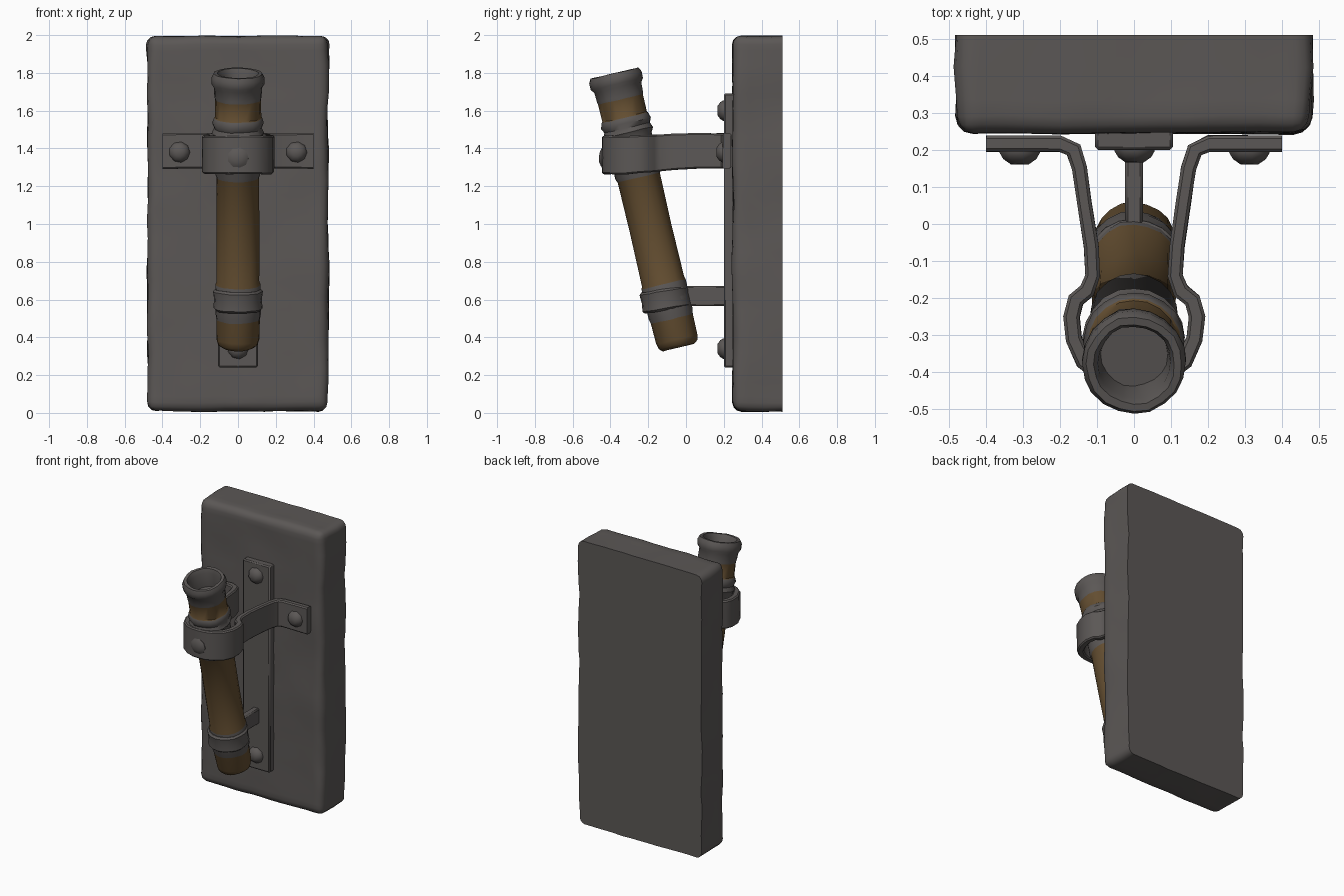
import bpy, bmesh, math
from mathutils import Vector, Matrix, noise

if "Cube" in bpy.data.objects:
    bpy.data.objects.remove(bpy.data.objects["Cube"])


def material(name, rgb):
    m = bpy.data.materials.new(name)
    m.diffuse_color = (*rgb, 1)
    m.use_nodes = True
    m.node_tree.nodes["Principled BSDF"].inputs["Base Color"].default_value = m.diffuse_color
    return m


GREY = material("weathered grey", (0.105, 0.096, 0.092))
BROWN = material("aged brown", (0.125, 0.075, 0.03))


def finish(bm, name, angle=40, mats=(GREY,)):
    bmesh.ops.recalc_face_normals(bm, faces=bm.faces)
    me = bpy.data.meshes.new(name)
    bm.to_mesh(me)
    bm.free()
    for m in mats:
        me.materials.append(m)
    ob = bpy.data.objects.new(name, me)
    bpy.context.collection.objects.link(ob)
    bpy.ops.object.select_all(action='DESELECT')
    ob.select_set(True)
    bpy.context.view_layer.objects.active = ob
    bpy.ops.object.shade_smooth_by_angle(angle=math.radians(angle))
    return ob


def jitter(bm, amount, freq, axes=(1, 1, 1)):
    for v in bm.verts:
        n = noise.noise_vector(v.co * freq)
        v.co += Vector([n[i] * amount * axes[i] for i in range(3)])


def box_mesh(lo, hi):
    bm = bmesh.new()
    bmesh.ops.create_cube(bm, size=1)
    for v in bm.verts:
        v.co = Vector([lo[i] + (v.co[i] + 0.5) * (hi[i] - lo[i]) for i in range(3)])
    return bm


def slice_mesh(bm, axis, lo, hi, count):
    no = Vector([float(i == axis) for i in range(3)])
    for k in range(1, count):
        co = no * (lo + (hi - lo) * k / count)
        bmesh.ops.bisect_plane(bm, geom=bm.verts[:] + bm.edges[:] + bm.faces[:],
                               plane_co=co, plane_no=no, dist=1e-5)


def box(name, lo, hi, bevel=0.008):
    bm = box_mesh(lo, hi)
    bmesh.ops.bevel(bm, geom=bm.edges[:], offset=bevel, segments=1, affect='EDGES')
    return finish(bm, name)


def lathe(name, profile, mat, sides=20, rough=0.0, colours=None, mats=(GREY,)):
    """Revolve (radius, height) points about z, capped at both ends."""
    bm = bmesh.new()
    rings = []
    for r, z in profile:
        rings.append([bm.verts.new((r * math.cos(2 * math.pi * i / sides),
                                    r * math.sin(2 * math.pi * i / sides), z))
                      for i in range(sides)])
    for k in range(len(rings) - 1):
        for i in range(sides):
            j = (i + 1) % sides
            f = bm.faces.new((rings[k][i], rings[k][j], rings[k + 1][j], rings[k + 1][i]))
            if colours:
                f.material_index = colours[k]
    first = bm.faces.new(rings[0])
    bm.faces.new(rings[-1])
    if colours:
        first.material_index = colours[0]
    if rough:
        jitter(bm, rough, 14)
    bm.transform(mat)
    return finish(bm, name, 45, mats)


# Rough stone slab: rounded front and sides, flat back
bm = box_mesh((-0.478, 0.247, 0.01), (0.478, 0.51, 1.995))
edges = [e for e in bm.edges if min(v.co.y for v in e.verts) < 0.3]
bmesh.ops.bevel(bm, geom=edges, offset=0.045, segments=3, profile=0.5, affect='EDGES')
slice_mesh(bm, 0, -0.478, 0.478, 14)
slice_mesh(bm, 2, 0.01, 1.995, 26)
slice_mesh(bm, 1, 0.247, 0.51, 3)
for v in bm.verts:
    n = noise.noise_vector(v.co * 4.5) + 0.5 * noise.noise_vector(v.co * 11)
    v.co.x += 0.011 * n.x
    if v.co.y < 0.5:
        v.co.y += 0.007 * n.y
    v.co.z = min(2.0, max(0.0, v.co.z + 0.007 * n.z))
finish(bm, "stone_slab", 45)

# Vertical mounting plate
box("mounting_plate", (-0.105, 0.2, 0.24), (0.105, 0.265, 1.69))

# Tilted torch handle with a hollow cup; brown wood, grey metal bands
TILT = math.atan2(0.34, 1.45)
torch_frame = Matrix.Translation((0, -0.04, 0.35)) @ Matrix.Rotation(TILT, 4, 'X')
# (radius, height along axis, colour of the section above: 0 grey, 1 brown)
stations = [(0.085, -0.003, 1), (0.105, 0.012, 1), (0.112, 0.04, 1), (0.114, 0.15, 0),
            (0.12, 0.18, 0), (0.12, 0.34, 1), (0.114, 0.355, 1), (0.112, 0.64, 1),
            (0.114, 0.92, 0), (0.122, 0.94, 0), (0.122, 1.14, 0), (0.136, 1.165, 0),
            (0.125, 1.19, 0), (0.137, 1.215, 0), (0.127, 1.245, 1),
            (0.122, 1.25, 1), (0.122, 1.345, 0), (0.125, 1.36, 0), (0.126, 1.41, 0),
            (0.14, 1.43, 0), (0.141, 1.465, 0), (0.13, 1.487, 0), (0.11, 1.487, 0),
            (0.098, 1.46, 0), (0.09, 1.36, 0)]
lathe("torch_handle", [(r, t) for r, t, c in stations], torch_frame, 20, 0.005,
      [c for r, t, c in stations[:-1]], (GREY, BROWN))

# Lower ring around the torch
ring_frame = Matrix.Translation((0, -0.108, 0.6)) @ Matrix.Rotation(TILT * 0.7, 4, 'X')
lathe("lower_ring", [(0.1, -0.055), (0.12, -0.056), (0.131, -0.045), (0.127, 0.0),
                     (0.131, 0.045), (0.12, 0.056), (0.1, 0.055)], ring_frame, 20, 0.004)

# Arm joining the lower ring to the plate
box("lower_arm", (-0.024, -0.02, 0.565), (0.024, 0.22, 0.673))

# Upper strap: two wings on the slab, two arms, and a collar round the torch
half = [(0.4, 0.217), (0.2, 0.217), (0.163, 0.2), (0.147, 0.15), (0.134, 0.06),
        (0.116, -0.06), (0.112, -0.14), (0.127, -0.18), (0.158, -0.205), (0.17, -0.25),
        (0.163, -0.31), (0.135, -0.37), (0.09, -0.405), (0.045, -0.42)]
path = ([Vector((x, y)) for x, y in half] + [Vector((0, -0.423))]
        + [Vector((-x, y)) for x, y in reversed(half)])
bm = bmesh.new()
sections = []
for i, p in enumerate(path):
    t = (path[min(i + 1, len(path) - 1)] - path[max(i - 1, 0)]).normalized()
    n = Vector((-t.y, t.x))
    th = 0.02 if -0.16 < p.y < 0.19 else 0.022
    k = min(1, max(0, (0.0 - p.y) / 0.3))
    zc, h = 1.387 - 0.022 * k, 0.094 + 0.007 * k
    b = 0.008
    cross = [(th, h - b), (th - b, h), (b - th, h), (-th, h - b),
             (-th, b - h), (b - th, -h), (th - b, -h), (th, b - h)]
    sections.append([bm.verts.new((p.x + n.x * u, p.y + n.y * u, zc + w)) for u, w in cross])
for a, c in zip(sections, sections[1:]):
    for i in range(8):
        j = (i + 1) % 8
        bm.faces.new((a[i], a[j], c[j], c[i]))
bm.faces.new(sections[0])
bm.faces.new(sections[-1])
jitter(bm, 0.003, 9)
finish(bm, "upper_strap")

# Domed bolts facing the front
bolts = {"left_wing_bolt": (-0.31, 0.2, 1.38), "right_wing_bolt": (0.31, 0.2, 1.38),
         "plate_top_bolt": (0, 0.205, 1.6), "plate_bottom_bolt": (0, 0.205, 0.34),
         "collar_bolt": (0, -0.436, 1.35)}
for name, pos in bolts.items():
    size = 0.6 if name == "collar_bolt" else 1
    frame = Matrix.Translation(pos) @ Matrix.Rotation(math.pi / 2, 4, 'X')
    lathe(name, [(0.056, -0.012), (0.056, 0.008), (0.046, 0.024 * size), (0.025, 0.038 * size)],
          frame, 9, 0.003)
